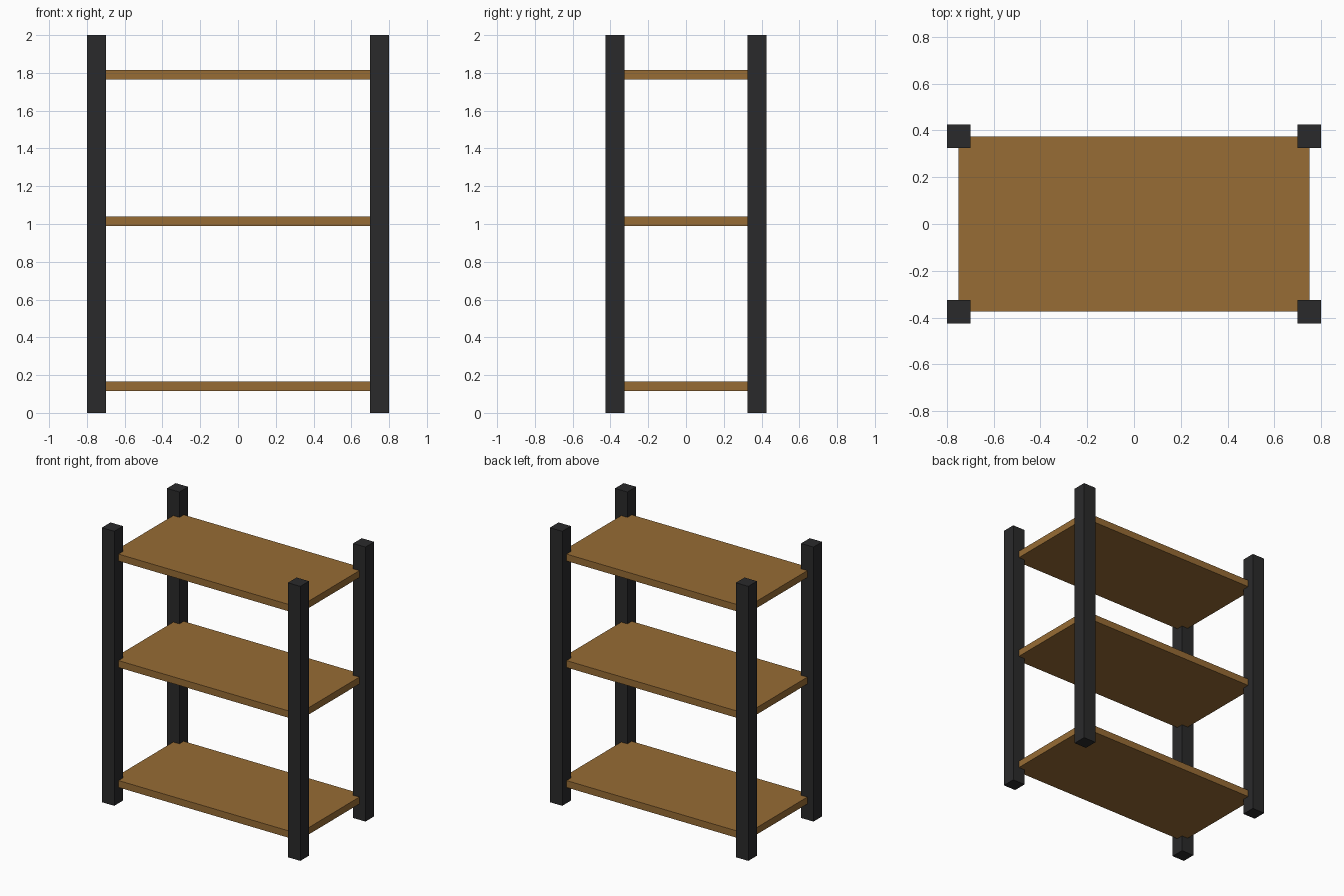
import bpy

if "Cube" in bpy.data.objects:
    bpy.data.objects.remove(bpy.data.objects["Cube"])


def material(name, color):
    mat = bpy.data.materials.new(name)
    mat.diffuse_color = (*color, 1)
    mat.use_nodes = True
    mat.node_tree.nodes["Principled BSDF"].inputs["Base Color"].default_value = mat.diffuse_color
    return mat


def box(name, center, size, mat):
    bpy.ops.mesh.primitive_cube_add(size=1, location=center)
    obj = bpy.context.object
    obj.name = name
    obj.scale = size
    bpy.ops.object.transform_apply(location=False, rotation=False, scale=True)
    obj.data.materials.append(mat)
    return obj


wood = material("wood", (0.31, 0.15, 0.035))
metal = material("dark_metal", (0.023, 0.023, 0.024))

# Four corner posts, centred on the shelf corners
for y, depth in ((-0.375, "front"), (0.375, "back")):
    for x, side in ((-0.75, "left"), (0.75, "right")):
        box(f"{depth}_{side}_post", (x, y, 1.0), (0.1, 0.1, 2.0), metal)

# Three shelf boards
for level, z in (("bottom", 0.14), ("middle", 1.014), ("top", 1.79)):
    box(f"{level}_shelf", (0, 0, z), (1.5, 0.75, 0.05), wood)
